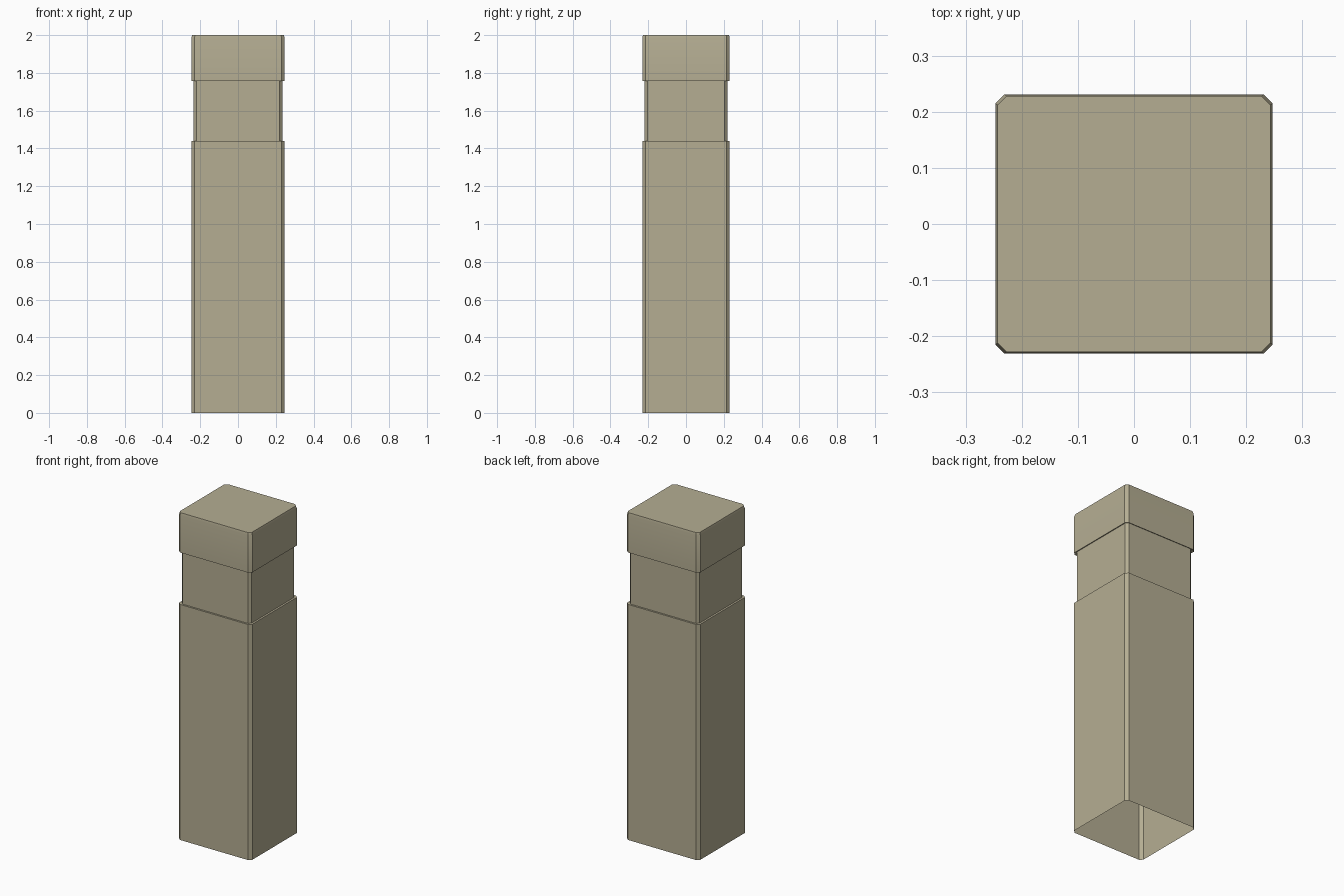
import bpy, bmesh

if "Cube" in bpy.data.objects:
    bpy.data.objects.remove(bpy.data.objects["Cube"])

# Warm stone colour
stone = bpy.data.materials.new("stone")
stone.diffuse_color = (0.46, 0.42, 0.29, 1)
stone.use_nodes = True
stone.node_tree.nodes["Principled BSDF"].inputs["Base Color"].default_value = stone.diffuse_color


def ring(bm, hx, hy, c, z):
    """Rectangle with cut corners at height z."""
    pts = [(hx, -hy + c), (hx, hy - c), (hx - c, hy), (-hx + c, hy),
           (-hx, hy - c), (-hx, -hy + c), (-hx + c, -hy), (hx - c, -hy)]
    return [bm.verts.new((x, y, z)) for x, y in pts]


# Levels from the ground up: half width, half depth, corner cut, height
levels = [
    (0.247, 0.231, 0.016, 0.0),     # shaft foot
    (0.247, 0.231, 0.016, 1.44),    # shaft top
    (0.235, 0.220, 0.015, 1.44),    # recessed neck
    (0.235, 0.220, 0.015, 1.763),
    (0.247, 0.231, 0.016, 1.757),   # overhanging cap
    (0.247, 0.231, 0.016, 1.985),
    (0.243, 0.228, 0.016, 2.0),     # eased top edge
]

# Post: one shell, open underneath
bm = bmesh.new()
rings = [ring(bm, *level) for level in levels]
for low, high in zip(rings, rings[1:]):
    for i in range(8):
        j = (i + 1) % 8
        bm.faces.new((low[i], low[j], high[j], high[i]))
bm.faces.new(rings[-1])

mesh = bpy.data.meshes.new("square_post")
bm.to_mesh(mesh)
bm.free()
mesh.materials.append(stone)
post = bpy.data.objects.new("square_post", mesh)
bpy.context.collection.objects.link(post)

# Soften only the eased top edge, keep the cut corners crisp
bpy.context.view_layer.objects.active = post
post.select_set(True)
bpy.ops.object.shade_smooth_by_angle()
